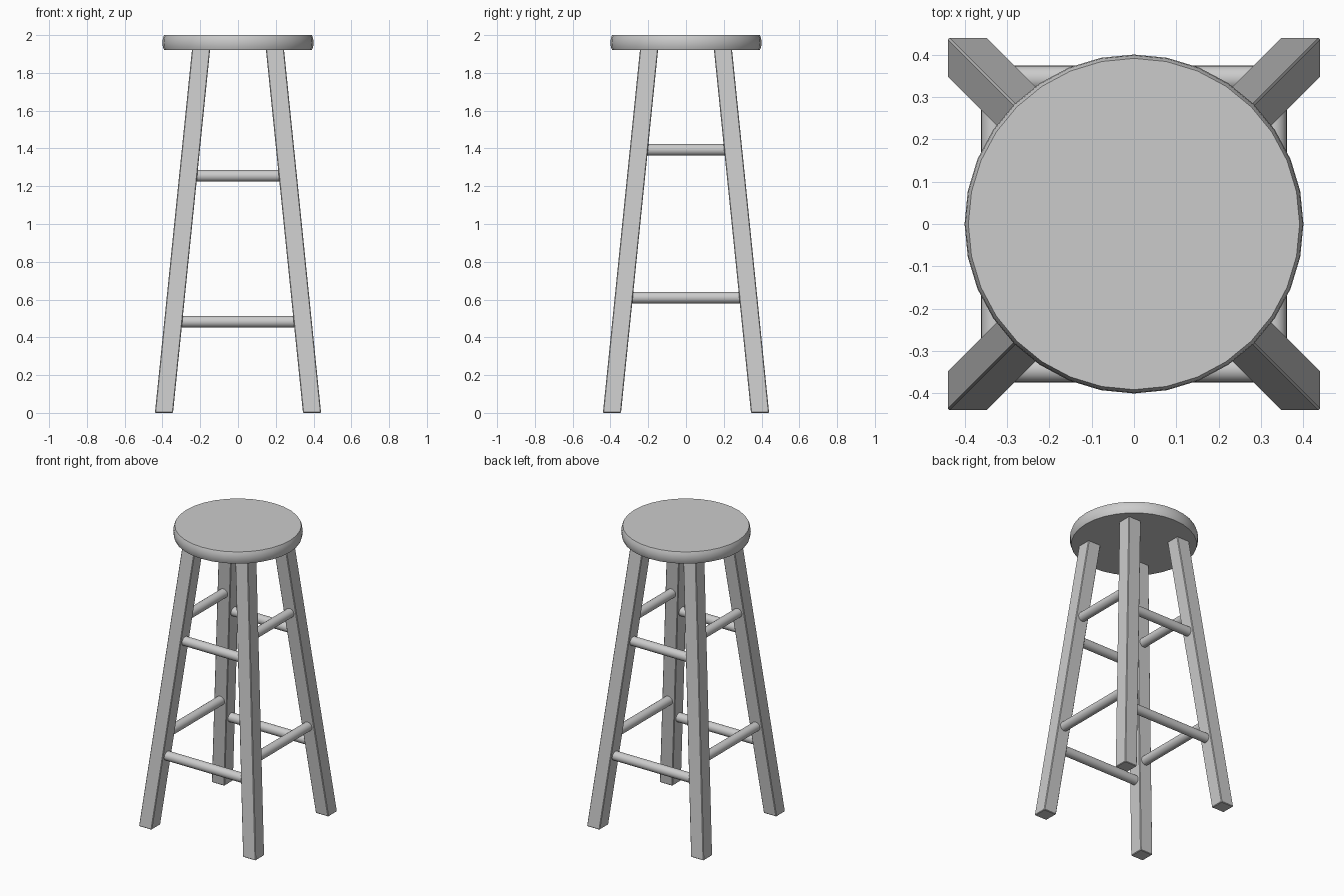
import bpy, bmesh, math
from mathutils import Vector

if "Cube" in bpy.data.objects:
    bpy.data.objects.remove(bpy.data.objects["Cube"])

LEG_H = 1.935            # leg top, slightly inside the seat
HALF = 0.048             # half leg width
FOOT, SLOPE = 0.392, 0.196 / 1.92


def leg_centre(z):
    return FOOT - SLOPE * z


def make_object(name, bm, smooth=True):
    bmesh.ops.recalc_face_normals(bm, faces=bm.faces)
    mesh = bpy.data.meshes.new(name)
    bm.to_mesh(mesh)
    bm.free()
    ob = bpy.data.objects.new(name, mesh)
    bpy.context.collection.objects.link(ob)
    if smooth:
        bpy.ops.object.select_all(action='DESELECT')
        ob.select_set(True)
        bpy.context.view_layer.objects.active = ob
        bpy.ops.object.shade_smooth_by_angle(angle=math.radians(40))
    return ob


# Seat: 32-sided disc with a softly bulged rim
def make_seat():
    profile = [(0.391, 1.92), (0.398, 1.938), (0.4, 1.96), (0.398, 1.982), (0.391, 2.0)]
    n = 32
    bm = bmesh.new()
    rings = [[bm.verts.new((r * math.cos(2 * math.pi * i / n),
                            r * math.sin(2 * math.pi * i / n), z)) for i in range(n)]
             for r, z in profile]
    for a, b in zip(rings, rings[1:]):
        for i in range(n):
            j = (i + 1) % n
            bm.faces.new((a[i], a[j], b[j], b[i]))
    bm.faces.new(rings[0][::-1])
    bm.faces.new(rings[-1])
    make_object("seat", bm)


# Leg: square post sheared outward to the foot, edges lightly bevelled
def make_leg(name, sx, sy):
    bm = bmesh.new()
    bmesh.ops.create_cube(bm, size=1)
    for v in bm.verts:
        z = (v.co.z + 0.5) * LEG_H
        c = leg_centre(z)
        v.co = Vector((sx * c + v.co.x * 2 * HALF, sy * c + v.co.y * 2 * HALF, z))
    bmesh.ops.bevel(bm, geom=bm.edges[:], offset=0.004, segments=1, affect='EDGES')
    make_object(name, bm, smooth=False)


# Rung: round bar running between the centres of two legs
def make_rung(name, axis, side, z):
    c = leg_centre(z)
    bm = bmesh.new()
    bmesh.ops.create_cone(bm, cap_ends=True, segments=24, radius1=0.031,
                          radius2=0.031, depth=2 * c)
    ob = make_object(name, bm)
    if axis == 'x':
        ob.rotation_euler = (0, math.pi / 2, 0)
        ob.location = (0, side * c, z)
    else:
        ob.rotation_euler = (math.pi / 2, 0, 0)
        ob.location = (side * c, 0, z)


make_seat()
for sy, fb in ((-1, "front"), (1, "back")):
    for sx, lr in ((-1, "left"), (1, "right")):
        make_leg(f"{fb}_{lr}_leg", sx, sy)
    for z, level in ((0.483, "lower"), (1.255, "upper")):
        make_rung(f"{fb}_{level}_rung", 'x', sy, z)
for sx, lr in ((-1, "left"), (1, "right")):
    for z, level in ((0.61, "lower"), (1.393, "upper")):
        make_rung(f"{lr}_{level}_rung", 'y', sx, z)
